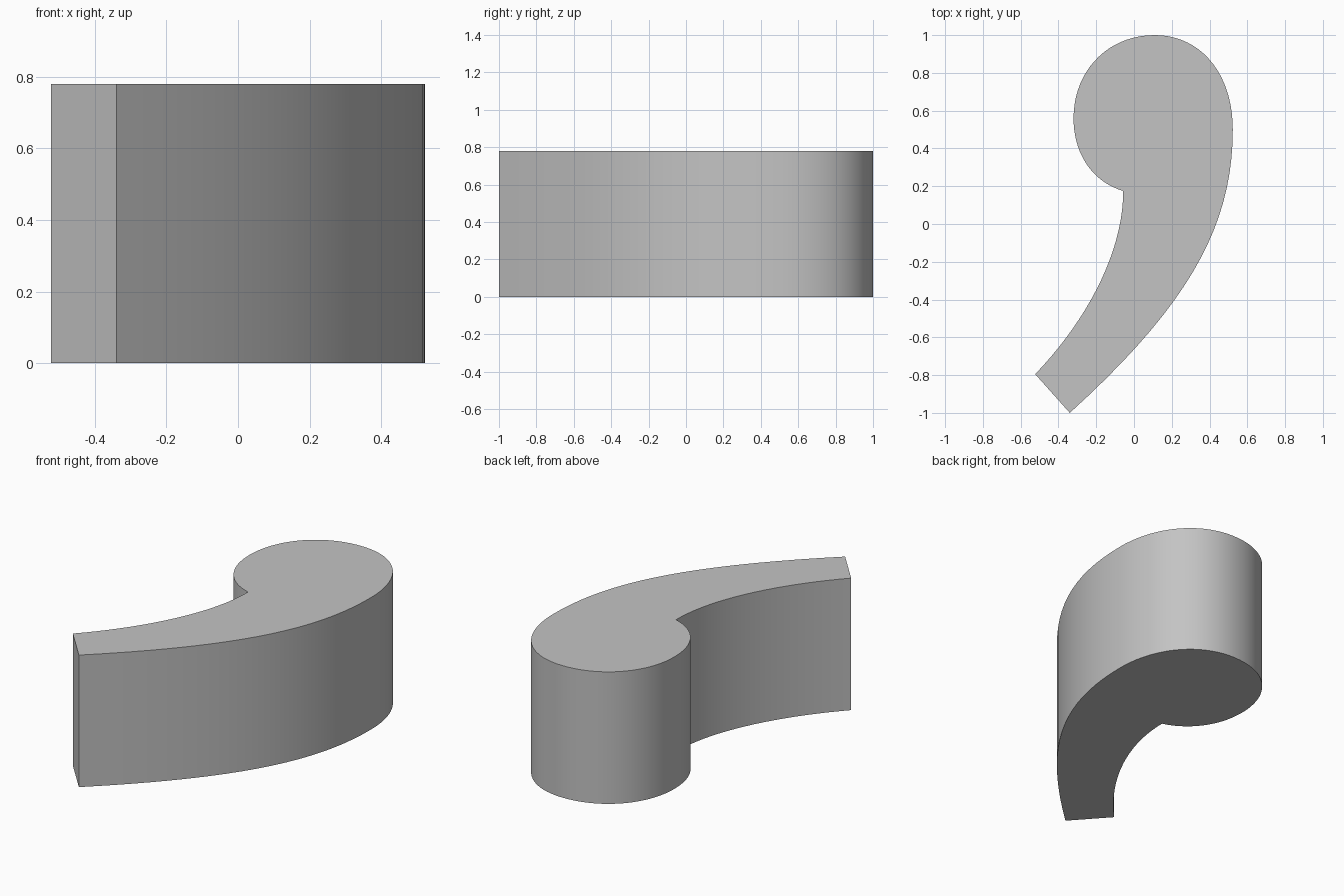
import bpy
import bmesh
from mathutils import Vector
from mathutils.geometry import interpolate_bezier

cube = bpy.data.objects.get("Cube")
if cube:
    bpy.data.objects.remove(cube, do_unlink=True)

HEIGHT = 0.78
STEPS = 20

# Outline as Bezier segments: start, two handles, end
segments = [
    ((-0.34, -1.0), (0.30, -0.42), (0.523, 0.0), (0.523, 0.5)),      # outer sweep
    ((0.523, 0.5), (0.523, 0.80), (0.35, 1.0), (0.11, 1.0)),         # head, left
    ((0.11, 1.0), (-0.14, 1.0), (-0.32, 0.81), (-0.32, 0.56)),       # head, right
    ((-0.32, 0.56), (-0.32, 0.36), (-0.21, 0.22), (-0.057, 0.175)),  # under the head
    ((-0.057, 0.175), (-0.057, -0.15), (-0.25, -0.51), (-0.523, -0.795)),  # inner sweep
]

outline = [Vector(segments[0][0])]
for segment in segments:
    outline += interpolate_bezier(*[Vector(p) for p in segment], STEPS)[1:]

# Extrude the outline into a solid
bm = bmesh.new()
base = bm.faces.new([bm.verts.new((p.x, p.y, 0)) for p in outline])
result = bmesh.ops.extrude_face_region(bm, geom=[base], use_keep_orig=True)
top_verts = [g for g in result["geom"] if isinstance(g, bmesh.types.BMVert)]
bmesh.ops.translate(bm, verts=top_verts, vec=(0, 0, HEIGHT))
bmesh.ops.recalc_face_normals(bm, faces=bm.faces)

mesh = bpy.data.meshes.new("comma_block")
bm.to_mesh(mesh)
bm.free()
block = bpy.data.objects.new("comma_block", mesh)
bpy.context.collection.objects.link(block)

# Plain grey material
grey = bpy.data.materials.new("light_grey")
grey.use_nodes = True
colour = (0.55, 0.55, 0.55, 1)
grey.diffuse_color = colour
grey.node_tree.nodes["Principled BSDF"].inputs["Base Color"].default_value = colour
mesh.materials.append(grey)

# Smooth walls, crisp rims
bpy.ops.object.select_all(action="DESELECT")
block.select_set(True)
bpy.context.view_layer.objects.active = block
bpy.ops.object.shade_smooth_by_angle(angle=0.5)
